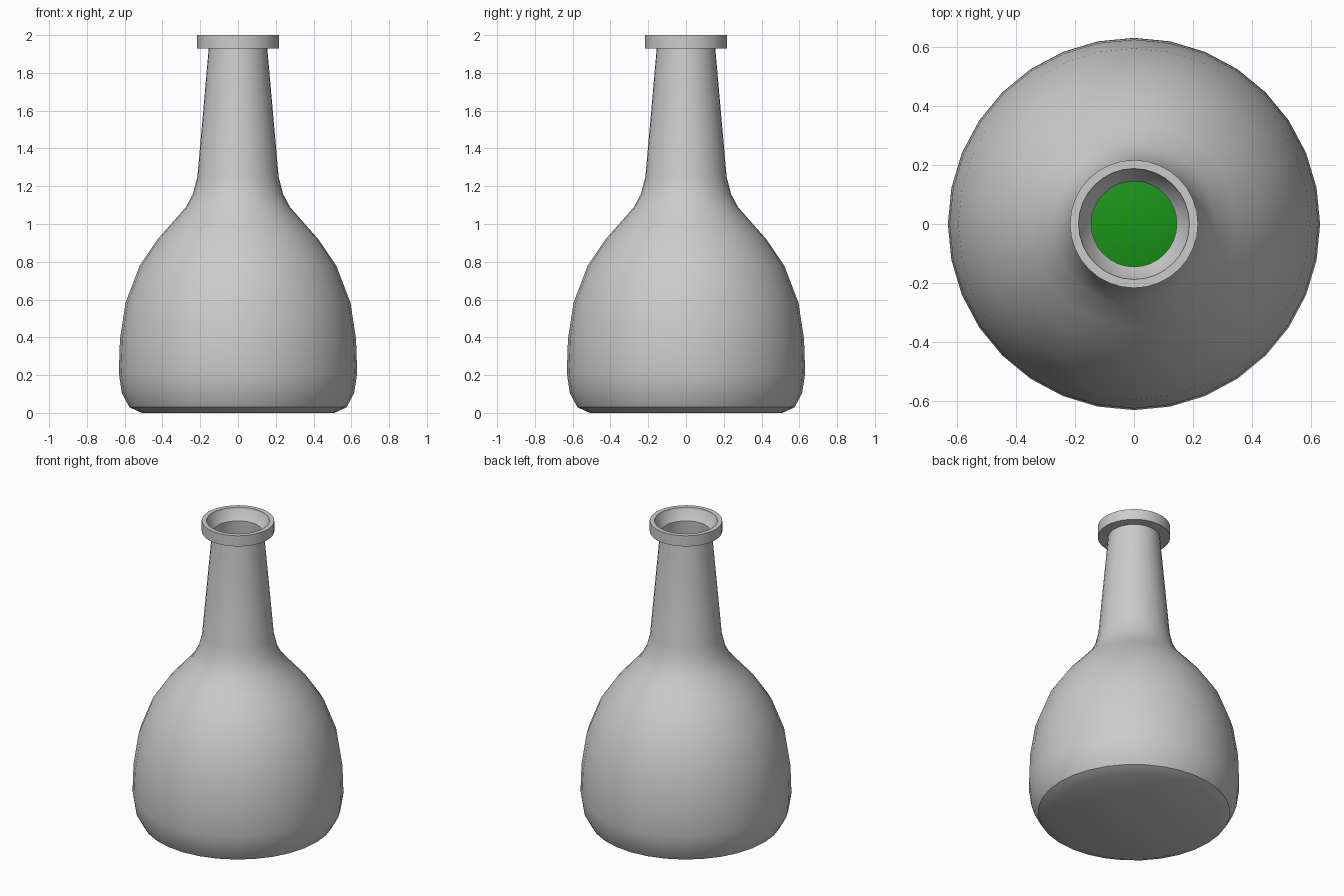
import bpy, bmesh
from math import cos, sin, pi, radians

if "Cube" in bpy.data.objects:
    bpy.data.objects.remove(bpy.data.objects["Cube"])

SEG = 32


def lathe(name, profile, angle):
    """Revolve an (r, z) profile round z; open ends are capped by n-gons."""
    bm = bmesh.new()
    rings = [[bm.verts.new((r * cos(2 * pi * i / SEG), r * sin(2 * pi * i / SEG), z))
              for i in range(SEG)] for r, z in profile]
    for a, b in zip(rings, rings[1:]):
        for i in range(SEG):
            j = (i + 1) % SEG
            bm.faces.new((a[i], a[j], b[j], b[i]))
    bm.faces.new(rings[0][::-1])
    bm.faces.new(rings[-1])
    bmesh.ops.recalc_face_normals(bm, faces=bm.faces[:])
    mesh = bpy.data.meshes.new(name)
    bm.to_mesh(mesh)
    bm.free()
    obj = bpy.data.objects.new(name, mesh)
    bpy.context.collection.objects.link(obj)
    bpy.ops.object.select_all(action='DESELECT')
    obj.select_set(True)
    bpy.context.view_layer.objects.active = obj
    bpy.ops.object.shade_smooth_by_angle(angle=radians(angle))
    return obj


# Belly and shoulder of the flask, then the tapering neck
belly = [(0.51, 0), (0.575, 0.03), (0.615, 0.105), (0.631, 0.21), (0.625, 0.39),
         (0.595, 0.585), (0.52, 0.78), (0.425, 0.92), (0.345, 1.01),
         (0.275, 1.09), (0.238, 1.16), (0.215, 1.25)]
neck = [(0.155, 1.93)]
# Flanged lip with a funnelled mouth
lip = [(0.217, 1.93), (0.217, 2.0), (0.188, 2.0), (0.185, 1.985), (0.145, 1.93)]
# Inner wall follows the outer one, back down to the inside floor
wall = 0.012
inner = [(r - wall, max(z, 0.015)) for r, z in reversed(belly)]

lathe("bottle", belly + neck + lip + inner, 30)

# Liquid fills the belly up to the shoulder
fill = [(r - 0.02, max(z, 0.025)) for r, z in belly[:9]]
liquid = lathe("liquid", fill, 180)
green = bpy.data.materials.new("green_liquid")
green.diffuse_color = (0.01, 0.3, 0.01, 1)
green.use_nodes = True
green.node_tree.nodes["Principled BSDF"].inputs["Base Color"].default_value = green.diffuse_color
liquid.data.materials.append(green)
